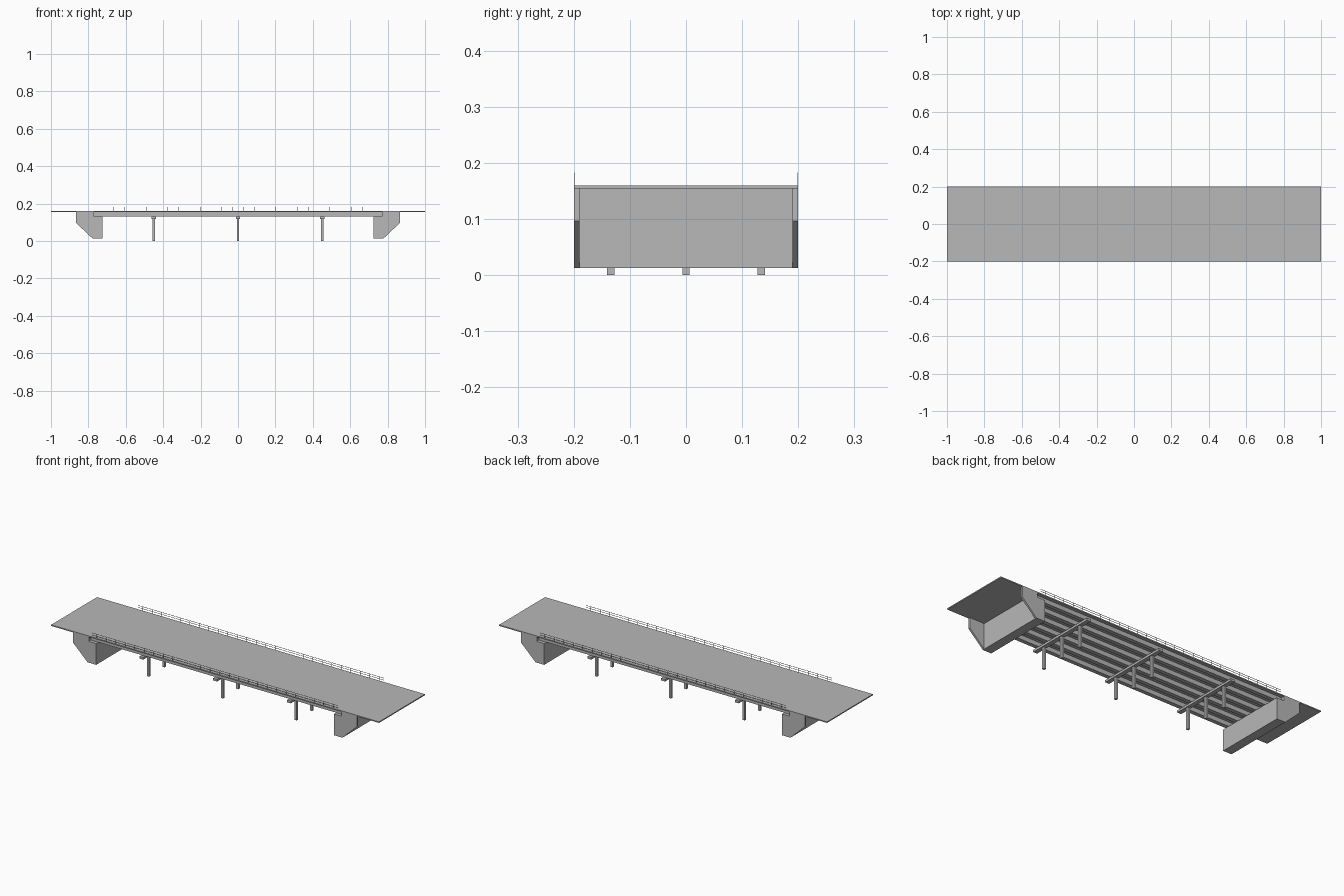
import bpy
import bmesh

old = bpy.data.objects.get("Cube")
if old:
    bpy.data.objects.remove(old, do_unlink=True)

concrete = bpy.data.materials.new("concrete grey")
concrete.use_nodes = True
grey = (0.48, 0.48, 0.48, 1)
concrete.diffuse_color = grey
concrete.node_tree.nodes["Principled BSDF"].inputs["Base Color"].default_value = grey


def finish(name, bm):
    bmesh.ops.recalc_face_normals(bm, faces=bm.faces)
    mesh = bpy.data.meshes.new(name)
    bm.to_mesh(mesh)
    bm.free()
    mesh.materials.append(concrete)
    obj = bpy.data.objects.new(name, mesh)
    bpy.context.collection.objects.link(obj)
    return obj


def add_box(bm, x, y, z):
    """Add a box given (low, high) ranges on each axis."""
    verts = bmesh.ops.create_cube(bm, size=1)["verts"]
    for v in verts:
        v.co = [(lo + hi) / 2 + c * (hi - lo) for c, (lo, hi) in zip(v.co, (x, y, z))]


def box(name, x, y, z):
    bm = bmesh.new()
    add_box(bm, x, y, z)
    return finish(name, bm)


def extrude_y(name, profile, y0, y1):
    """Extrude an x-z outline between two y positions."""
    bm = bmesh.new()
    face = bm.faces.new([bm.verts.new((x, y0, z)) for x, z in profile])
    out = bmesh.ops.extrude_face_region(bm, geom=[face])["geom"]
    for v in out:
        if isinstance(v, bmesh.types.BMVert):
            v.co.y = y1
    return finish(name, bm)


HALF = 0.2       # half width of the deck
TOP = 0.16       # road surface
UNDER = 0.154    # underside of the slab
SEAT = 0.13      # underside of the girders
BASE = 0.013     # bottom of the abutments
SPAN = 0.77      # half length of the girders

# Road slab
box("deck", (-1, 1), (-HALF, HALF), (UNDER, TOP))

# Longitudinal girders
for i in range(6):
    y = -0.17 + i * 0.068
    box(f"girder_{i + 1}", (-SPAN, SPAN), (y - 0.011, y + 0.011), (SEAT, UNDER))

# Abutments with a girder seat, a back wall and two tapering wing walls
seat_wall = [(0.725, BASE), (0.777, BASE), (0.777, UNDER), (SPAN, UNDER),
             (SPAN, SEAT), (0.725, SEAT)]
wing = [(0.725, BASE), (0.777, BASE), (0.865, 0.096), (0.865, UNDER),
        (SPAN, UNDER), (SPAN, SEAT), (0.725, SEAT)]
for side, label in ((1, "left"), (-1, "right")):
    def flip(outline):
        return [(side * x, z) for x, z in outline]
    extrude_y(f"{label}_abutment", flip(seat_wall), -0.19, 0.19)
    extrude_y(f"{label}_front_wing_wall", flip(wing), -HALF, -0.19)
    extrude_y(f"{label}_back_wing_wall", flip(wing), 0.19, HALF)

# Piers: a cross beam on three square columns
for i, x in enumerate((-0.45, 0, 0.45)):
    box(f"pier_cap_{i + 1}", (x - 0.012, x + 0.012), (-HALF, HALF), (0.118, SEAT))
    for j, y in enumerate((-0.134, 0, 0.134)):
        box(f"pier_column_{i + 1}_{j + 1}", (x - 0.0065, x + 0.0065),
            (y - 0.0065, y + 0.0065), (0, 0.118))

# Railings: thin posts with two rails along each edge
T = 0.0008
for side, label in ((-1, "front"), (1, "back")):
    y = side * (HALF - T)
    across = (y - T, y + T)
    bm = bmesh.new()
    for k in range(26):
        x = (k - 12.5) * 0.0577
        add_box(bm, (x - T, x + T), across, (UNDER, 0.183))
    for z in (0.171, 0.182):
        add_box(bm, (-0.75, 0.75), across, (z - T, z + T))
    finish(f"{label}_railing", bm)
